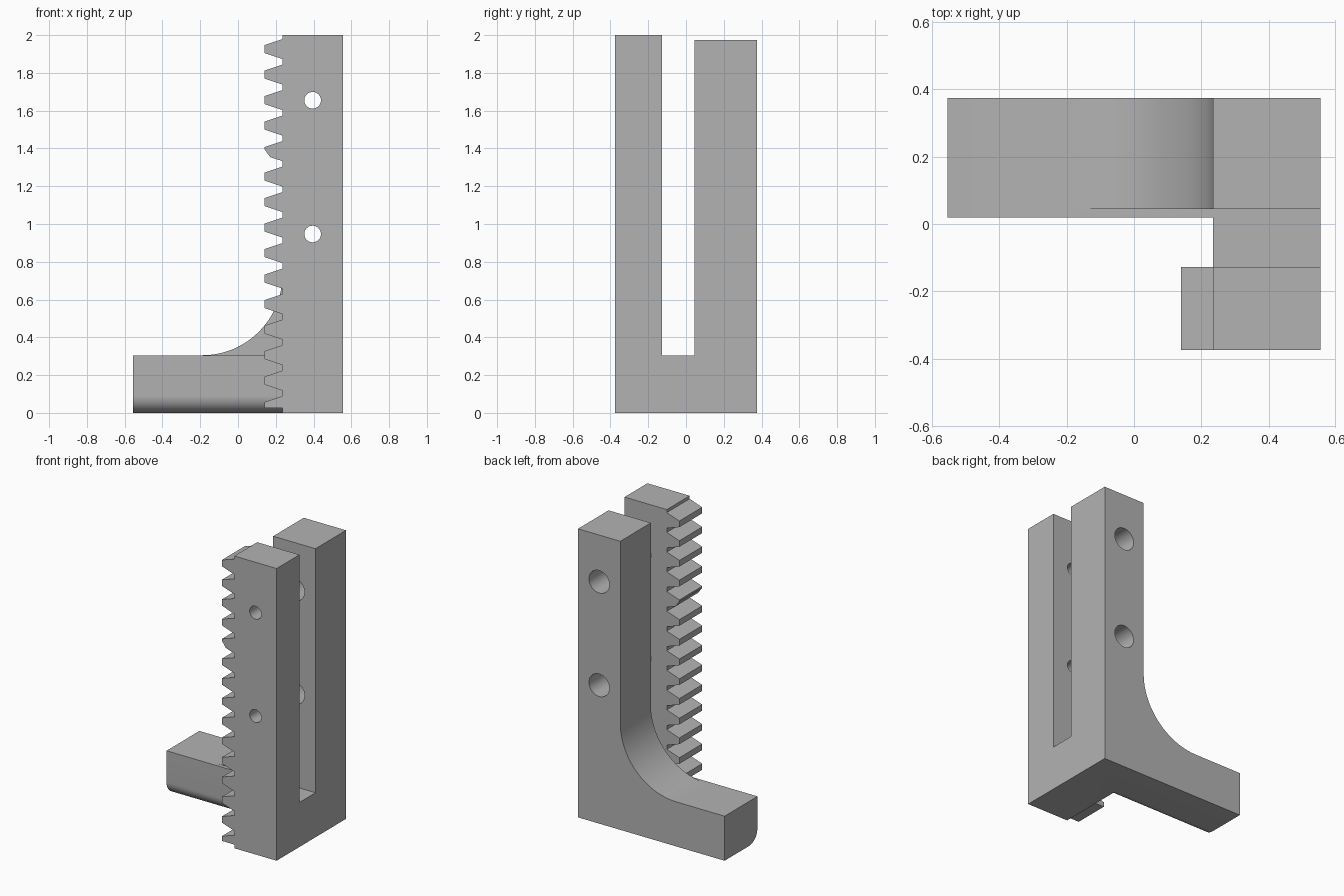
import bpy, bmesh
from math import sin, cos, pi, radians

if "Cube" in bpy.data.objects:
    bpy.data.objects.remove(bpy.data.objects["Cube"])

steel = bpy.data.materials.new("plain grey")
steel.use_nodes = True
GREY = (0.45, 0.45, 0.45, 1)
steel.diffuse_color = GREY
steel.node_tree.nodes["Principled BSDF"].inputs["Base Color"].default_value = GREY


def prism(name, profile, axis, start, end):
    """Extrude a profile along x (profile is y,z) or along y (profile is x,z)."""
    place = (lambda p, t: (t, *p)) if axis == "x" else (lambda p, t: (p[0], t, p[1]))
    bm = bmesh.new()
    near = [bm.verts.new(place(p, start)) for p in profile]
    far = [bm.verts.new(place(p, end)) for p in profile]
    bm.faces.new(near)
    bm.faces.new(far[::-1])
    for i in range(len(near)):
        j = (i + 1) % len(near)
        bm.faces.new((near[j], near[i], far[i], far[j]))
    bmesh.ops.recalc_face_normals(bm, faces=bm.faces)
    mesh = bpy.data.meshes.new(name)
    bm.to_mesh(mesh)
    bm.free()
    mesh.materials.append(steel)
    obj = bpy.data.objects.new(name, mesh)
    bpy.context.collection.objects.link(obj)
    return obj


def arc(cx, cz, r, a0, a1, n):
    angles = [radians(a0 + (a1 - a0) * i / n) for i in range(n + 1)]
    return [(cx + r * cos(a), cz + r * sin(a)) for a in angles]


def combine(target, tool, operation):
    bpy.context.view_layer.objects.active = target
    mod = target.modifiers.new(operation.lower(), "BOOLEAN")
    mod.object, mod.operation, mod.solver = tool, operation, "EXACT"
    bpy.ops.object.modifier_apply(modifier=mod.name)
    bpy.data.objects.remove(tool)


INNER, OUTER, TIP = 0.235, 0.555, 0.14
FRONT, BACK, SLOT_F, SLOT_B = -0.375, 0.375, -0.128, 0.045
ARM_TOP, ARM_FRONT = 0.305, 0.02

# Forked upright body
body = prism("rack_bracket", [
    (FRONT, 0), (BACK, 0), (BACK, 1.975), (SLOT_B, 1.975), (SLOT_B, ARM_TOP),
    (SLOT_F, ARM_TOP), (SLOT_F, 2), (FRONT, 2)], "x", INNER, OUTER)

# Side arm with a rounded lower front edge
arm = prism("side_arm", arc(ARM_FRONT + 0.09, 0.09, 0.09, 180, 270, 12)
            + [(BACK, 0), (BACK, ARM_TOP), (ARM_FRONT, ARM_TOP)], "x", -OUTER, INNER + 0.05)
combine(body, arm, "UNION")

# Curved web between arm and upright
R = 0.425
web = prism("curved_web", arc(INNER - R, ARM_TOP + R, R, -90, 0, 24)
            + [(INNER + 0.05, ARM_TOP + R), (INNER + 0.05, 0.2), (INNER - R, 0.2)],
            "y", SLOT_B, BACK)
combine(body, web, "UNION")

# Row of rack teeth; the lowest is trimmed and the fifth has a clipped corner
PITCH, TOP = 0.135, 1.926
for i in range(15):
    z = TOP - i * PITCH
    if i == 14:
        lower = [(TIP, 0.025), (INNER, 0.025)]
    elif i == 4:
        lower = [(TIP, z + 0.01), (TIP + 0.03, z - 0.032), (INNER, z - 0.053)]
    else:
        lower = [(TIP, z - 0.021), (INNER, z - 0.053)]
    low = lower[-1][1]
    tooth = prism("rack_tooth", [(INNER + 0.03, z + 0.053), (INNER, z + 0.053),
                                 (TIP, z + 0.021)] + lower + [(INNER + 0.03, low)],
                  "y", FRONT, SLOT_F)
    combine(body, tooth, "UNION")

# Small holes through the rack, larger ones through the rear upright
for z in (0.947, 1.655):
    for radius, y0, y1 in ((0.044, -0.5, -0.05), (0.077, -0.05, 0.5)):
        hole = prism("hole_cutter", arc(0.395, z, radius, 0, 352.5, 47), "y", y0, y1)
        hole.hide_render = True
        combine(body, hole, "DIFFERENCE")

# Merge flat seams and finish the shading
bm = bmesh.new()
bm.from_mesh(body.data)
bmesh.ops.remove_doubles(bm, verts=bm.verts, dist=0.0001)
bmesh.ops.dissolve_limit(bm, angle_limit=radians(0.5), verts=bm.verts, edges=bm.edges)
bm.to_mesh(body.data)
bm.free()
bpy.ops.object.select_all(action="DESELECT")
body.select_set(True)
bpy.context.view_layer.objects.active = body
bpy.ops.object.shade_smooth_by_angle(angle=radians(30))
